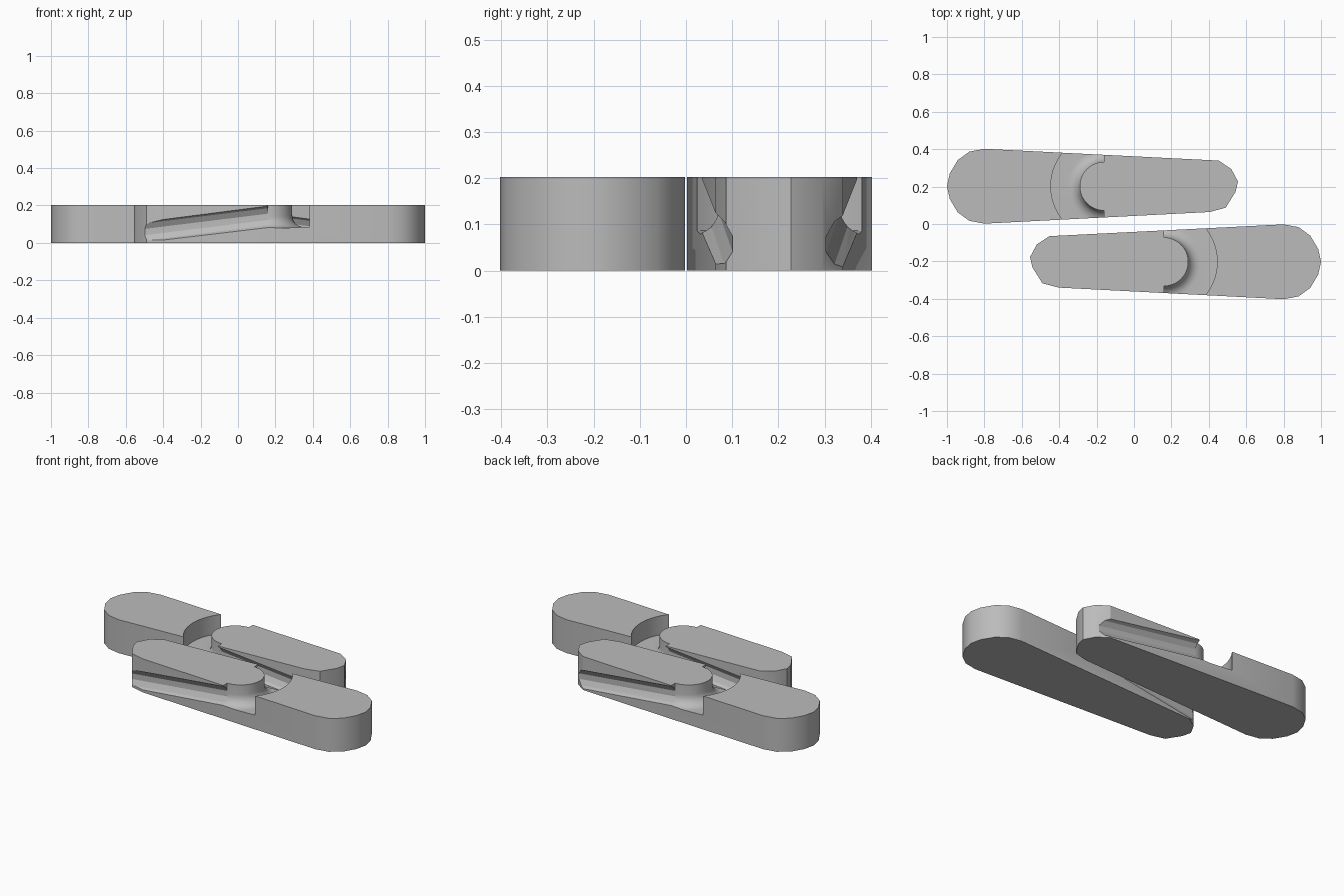
import bpy, bmesh, math

if "Cube" in bpy.data.objects:
    bpy.data.objects.remove(bpy.data.objects["Cube"])

grey = bpy.data.materials.new("plain_grey")
grey.diffuse_color = (0.5, 0.5, 0.5, 1)
grey.use_nodes = True
grey.node_tree.nodes["Principled BSDF"].inputs["Base Color"].default_value = grey.diffuse_color

HEIGHT = 0.203
PIVOT = 0.16            # x of the centre of the rounded tongue tip
TUBE_R, TUBE_Z = 0.065, 0.14

# Tapered outline: wide rounded end, then faceted narrow end
OUTLINE = [(0.80, -0.2), (0.88, -0.185), (0.942, -0.14), (0.985, -0.068),
           (1.0, 0.0), (0.985, 0.068), (0.942, 0.14), (0.88, 0.185), (0.80, 0.2),
           (-0.453, 0.137), (-0.52, 0.092), (-0.556, 0.025), (-0.543, -0.03),
           (-0.49, -0.115), (-0.403, -0.138)]


def make_object(name, bm, side, y):
    """Mirror along x by side, shift in y and link."""
    for v in bm.verts:
        v.co.x *= side
        v.co.y += y
    bmesh.ops.recalc_face_normals(bm, faces=bm.faces)
    mesh = bpy.data.meshes.new(name)
    bm.to_mesh(mesh)
    bm.free()
    mesh.materials.append(grey)
    ob = bpy.data.objects.new(name, mesh)
    bpy.context.collection.objects.link(ob)
    return ob


def loft(rings, closed_caps=True):
    """Skin equal-length closed rings of points, with end caps."""
    bm = bmesh.new()
    vs = [[bm.verts.new(p) for p in ring] for ring in rings]
    n = len(vs[0])
    for a, b in zip(vs, vs[1:]):
        for i in range(n):
            j = (i + 1) % n
            bm.faces.new((a[i], a[j], b[j], b[i]))
    bm.faces.new(vs[0])
    bm.faces.new(vs[-1])
    return bm


def body():
    return loft([[(x, y, z) for x, y in OUTLINE] for z in (0, HEIGHT)])


def slot():
    """Half-ring slot with a concave inner wall and a flat floor."""
    prof = [(0.13, 0.35)]
    for i in range(9):
        a = math.pi + i * math.pi / 16
        prof.append((0.195 + TUBE_R * math.cos(a), TUBE_Z + TUBE_R * math.sin(a)))
    prof += [(0.285, 0.075), (0.285, 0.35)]
    rings = []
    for i in range(33):
        t = math.pi * (i / 32 - 0.5)
        rings.append([(PIVOT + r * math.cos(t), r * math.sin(t),
                       z + 0.05 * r * math.cos(t)) for r, z in prof])
    return loft(rings)


def side_groove(sy):
    """Sloping faceted channel along one flank of the tongue."""
    rings = []
    for x, y, z in ((-0.62, 0.159, 0.043), (PIVOT + 0.004, 0.193, TUBE_Z)):
        rings.append([(x, sy * (y + TUBE_R * math.cos(a)), z + TUBE_R * math.sin(a))
                      for a in (math.radians(30 * k + 15) for k in range(12))])
    return loft(rings)


def build_clip(name, side, y):
    clip = make_object(name, body(), side, y)
    cutters = [("slot_cutter", slot()), ("groove_cutter_a", side_groove(1)),
               ("groove_cutter_b", side_groove(-1))]
    for label, bm in cutters:
        cutter = make_object(name + "_" + label, bm, side, y)
        cutter.hide_render = True
        cutter.hide_set(True)
        mod = clip.modifiers.new(label, 'BOOLEAN')
        mod.operation = 'DIFFERENCE'
        mod.solver = 'EXACT'
        mod.object = cutter
    # Bake the cuts, then smooth only the gentle curves
    dg = bpy.context.evaluated_depsgraph_get()
    mesh = bpy.data.meshes.new_from_object(clip.evaluated_get(dg))
    clip.modifiers.clear()
    clip.data = mesh
    for label, _ in cutters:
        bpy.data.objects.remove(bpy.data.objects[name + "_" + label])
    bpy.ops.object.select_all(action='DESELECT')
    clip.select_set(True)
    bpy.context.view_layer.objects.active = clip
    bpy.ops.object.shade_smooth_by_angle(angle=math.radians(29))


build_clip("front_clip", 1, -0.202)
build_clip("rear_clip", -1, 0.202)
